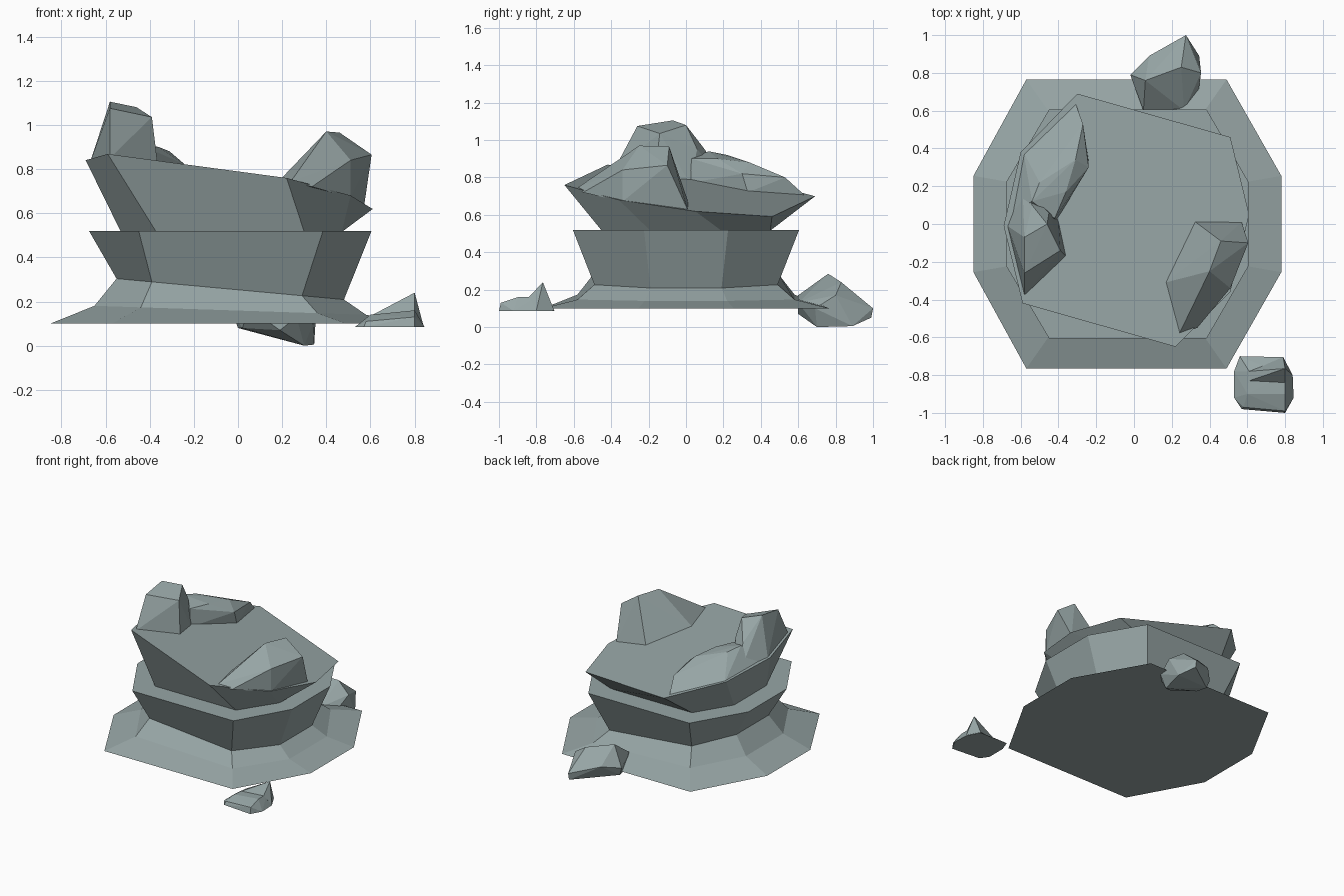
import bpy, bmesh

stone = bpy.data.materials.new("grey green stone")
stone.diffuse_color = (0.31, 0.38, 0.38, 1)


def finish(name, bm):
    bmesh.ops.recalc_face_normals(bm, faces=bm.faces)
    me = bpy.data.meshes.new(name)
    bm.to_mesh(me)
    bm.free()
    me.materials.append(stone)
    ob = bpy.data.objects.new(name, me)
    bpy.context.collection.objects.link(ob)
    return ob


def octagon(x0, f0, f1, x1, y, ys, z, tilt=0.0):
    """Octagon symmetric in y; z falls along x by tilt."""
    pts = [(f0, -y), (f1, -y), (x1, -ys), (x1, ys),
           (f1, y), (f0, y), (x0, ys), (x0, -ys)]
    return [(px, py, z + tilt * px) for px, py in pts]


def loft(name, rings):
    bm = bmesh.new()
    rows = [[bm.verts.new(p) for p in r] for r in rings]
    for a, b in zip(rows, rows[1:]):
        for i in range(8):
            j = (i + 1) % 8
            bm.faces.new((a[i], a[j], b[j], b[i]))
    bm.faces.new(rows[0][::-1])
    bm.faces.new(rows[-1])
    return finish(name, bm)


def rock(name, *hulls):
    """Faceted boulder made of one or more convex lumps."""
    bm = bmesh.new()
    for pts in hulls:
        vs = [bm.verts.new(p) for p in pts]
        res = bmesh.ops.convex_hull(bm, input=vs)
        loose = [v for v in vs if v.is_valid and not v.link_faces]
        bmesh.ops.delete(bm, geom=loose, context='VERTS')
    return finish(name, bm)


# Spreading foot and flared lower body
loft("lower_body", [
    octagon(-0.85, -0.57, 0.49, 0.78, 0.765, 0.255, 0.10),
    octagon(-0.65, -0.44, 0.36, 0.58, 0.58, 0.22, 0.159, -0.033),
    octagon(-0.55, -0.39, 0.29, 0.48, 0.49, 0.19, 0.253, -0.092),
    octagon(-0.675, -0.45, 0.385, 0.605, 0.605, 0.225, 0.52)])

# Upper slab with a twisted, tilted top
rim = [(-0.59, -0.42), (0.22, -0.65), (0.51, -0.36), (0.61, 0.05),
       (0.51, 0.46), (-0.30, 0.69), (-0.60, 0.38), (-0.69, -0.01)]
loft("upper_slab", [
    octagon(-0.53, -0.37, 0.30, 0.47, 0.45, 0.19, 0.515),
    [(x, y, 0.725 - 0.165 * x - 0.109 * y) for x, y in rim]])

# Tall boulder on the left with its low tail
rock("left_boulder",
     [(-0.58, -0.38, 0.85), (-0.36, -0.17, 0.79), (-0.40, 0.02, 0.77),
      (-0.67, -0.01, 0.83), (-0.59, 0.20, 0.79), (-0.58, -0.26, 1.075),
      (-0.39, -0.14, 1.035), (-0.58, -0.07, 1.105), (-0.46, 0.0, 1.08),
      (-0.54, 0.10, 0.95), (-0.45, 0.06, 0.95)],
     [(-0.65, 0.06, 0.81), (-0.585, 0.38, 0.77), (-0.31, 0.64, 0.70),
      (-0.24, 0.33, 0.72), (-0.34, 0.16, 0.75), (-0.27, 0.53, 0.80),
      (-0.24, 0.30, 0.82), (-0.36, 0.17, 0.90), (-0.31, 0.34, 0.88),
      (-0.54, 0.12, 0.94), (-0.50, 0.22, 0.92), (-0.42, 0.03, 0.90),
      (-0.41, 0.02, 0.77)])

# Boulder on the right edge of the top
rock("right_boulder",
     [(0.32, 0.015, 0.66), (0.57, 0.01, 0.625), (0.51, -0.34, 0.67),
      (0.335, -0.55, 0.72), (0.24, -0.58, 0.745), (0.165, -0.31, 0.725),
      (0.32, -0.32, 0.85), (0.40, -0.25, 0.97), (0.46, -0.09, 0.965),
      (0.605, -0.10, 0.865), (0.51, -0.34, 0.84)])

# Boulder leaning on the back of the foot
rock("back_boulder",
     [(-0.02, 0.79, 0.14), (0.0, 0.78, 0.08), (0.08, 0.89, 0.16),
      (0.275, 1.0, 0.10), (0.275, 0.99, 0.05), (0.355, 0.80, 0.17),
      (0.345, 0.89, 0.005), (0.30, 0.70, 0.0), (0.34, 0.69, 0.10),
      (0.265, 0.60, 0.13), (0.05, 0.60, 0.17), (0.06, 0.76, 0.285),
      (0.25, 0.83, 0.24), (0.02, 0.70, 0.08), (0.19, 0.60, 0.07)])

# Small stone at the front right corner
rock("front_stone",
     [(0.53, -0.78, 0.085), (0.56, -0.70, 0.085), (0.79, -0.705, 0.085),
      (0.84, -0.80, 0.085), (0.845, -0.92, 0.085), (0.80, -1.0, 0.085),
      (0.57, -0.98, 0.085), (0.53, -0.92, 0.085), (0.80, -0.99, 0.13),
      (0.58, -0.97, 0.11), (0.60, -0.90, 0.14), (0.61, -0.78, 0.14),
      (0.80, -0.90, 0.16), (0.80, -0.80, 0.16)],
     [(0.80, -0.765, 0.24), (0.79, -0.705, 0.09), (0.84, -0.80, 0.09),
      (0.80, -0.84, 0.16), (0.61, -0.78, 0.14), (0.61, -0.83, 0.14),
      (0.68, -0.755, 0.12)])
